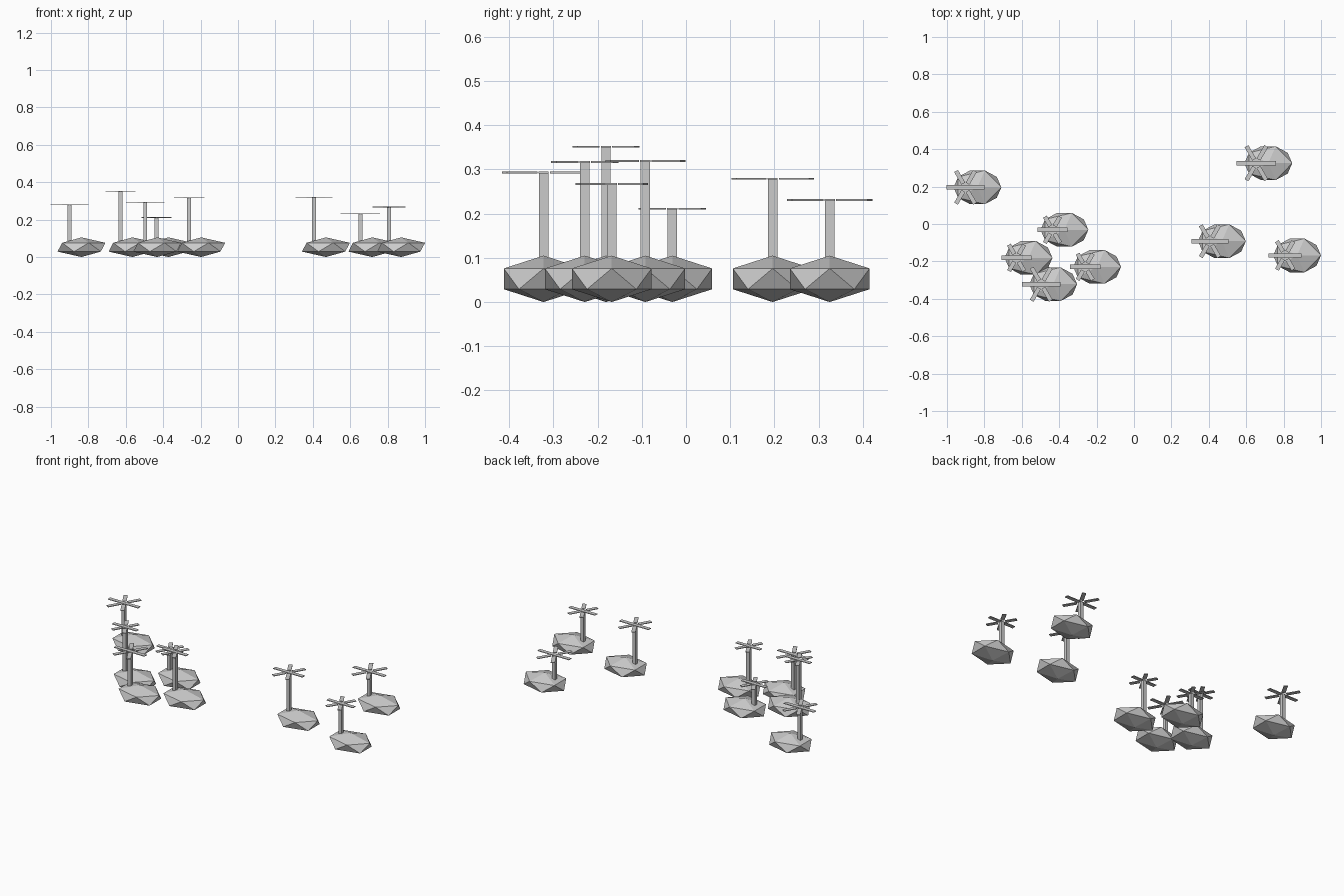
import bpy, bmesh
from math import radians
from mathutils import Matrix, Vector

cube = bpy.data.objects.get("Cube")
if cube:
    bpy.data.objects.remove(cube, do_unlink=True)

# one plain material for everything
grey = bpy.data.materials.new("plain grey")
grey.use_nodes = True
COLOUR = (0.6, 0.6, 0.6, 1)
grey.diffuse_color = COLOUR
grey.node_tree.nodes["Principled BSDF"].inputs["Base Color"].default_value = COLOUR


def finish(bm, name):
    mesh = bpy.data.meshes.new(name)
    bm.to_mesh(mesh)
    bm.free()
    mesh.materials.append(grey)
    bpy.context.collection.objects.link(bpy.data.objects.new(name, mesh))


def add_box(bm, centre, size, turn=Matrix()):
    place = Matrix.Translation(centre) @ turn
    bmesh.ops.create_cube(bm, size=1, matrix=place @ Matrix.Diagonal((*size, 1)))


def island(name, x, y):
    # faceted rock: a flattened, stretched icosahedron
    bm = bmesh.new()
    shape = Matrix.Diagonal((0.143, 0.106, 0.0525, 1))
    bmesh.ops.create_icosphere(bm, subdivisions=1, radius=1,
                               matrix=Matrix.Translation((x, y, 0.0525)) @ shape)
    finish(bm, name)


def palm(name, x, y, top, reach):
    # square trunk, sunk into the island
    base = 0.05
    bm = bmesh.new()
    add_box(bm, (x, y, (base + top) / 2), (0.021, 0.021, top - base))
    finish(bm, name + "_trunk")
    # six flat fronds radiating from the trunk top
    bm = bmesh.new()
    inner = 0.023
    for k in range(6):
        turn = Matrix.Rotation(radians(60 * k), 4, "Z")
        mid = turn @ Vector(((inner + reach) / 2, 0, 0))
        add_box(bm, mid + Vector((x, y, top)), (reach - inner, 0.023, 0.004), turn)
    # small cap joining the fronds
    add_box(bm, (x, y, top), (0.05, 0.023, 0.0038))
    finish(bm, name + "_fronds")


# island x, island y, frond height, frond reach
ISLANDS = [
    (-0.837, 0.196, 0.279, 0.101),
    (-0.564, -0.181, 0.351, 0.081),
    (-0.432, -0.322, 0.293, 0.102),
    (-0.372, -0.031, 0.211, 0.081),
    (-0.197, -0.229, 0.317, 0.081),
    (0.470, -0.092, 0.319, 0.098),
    (0.718, 0.325, 0.231, 0.105),
    (0.872, -0.168, 0.267, 0.088),
]
for n, (x, y, top, reach) in enumerate(ISLANDS, 1):
    island(f"island_{n}", x, y)
    palm(f"palm_{n}", x - 0.064, y, top, reach)
